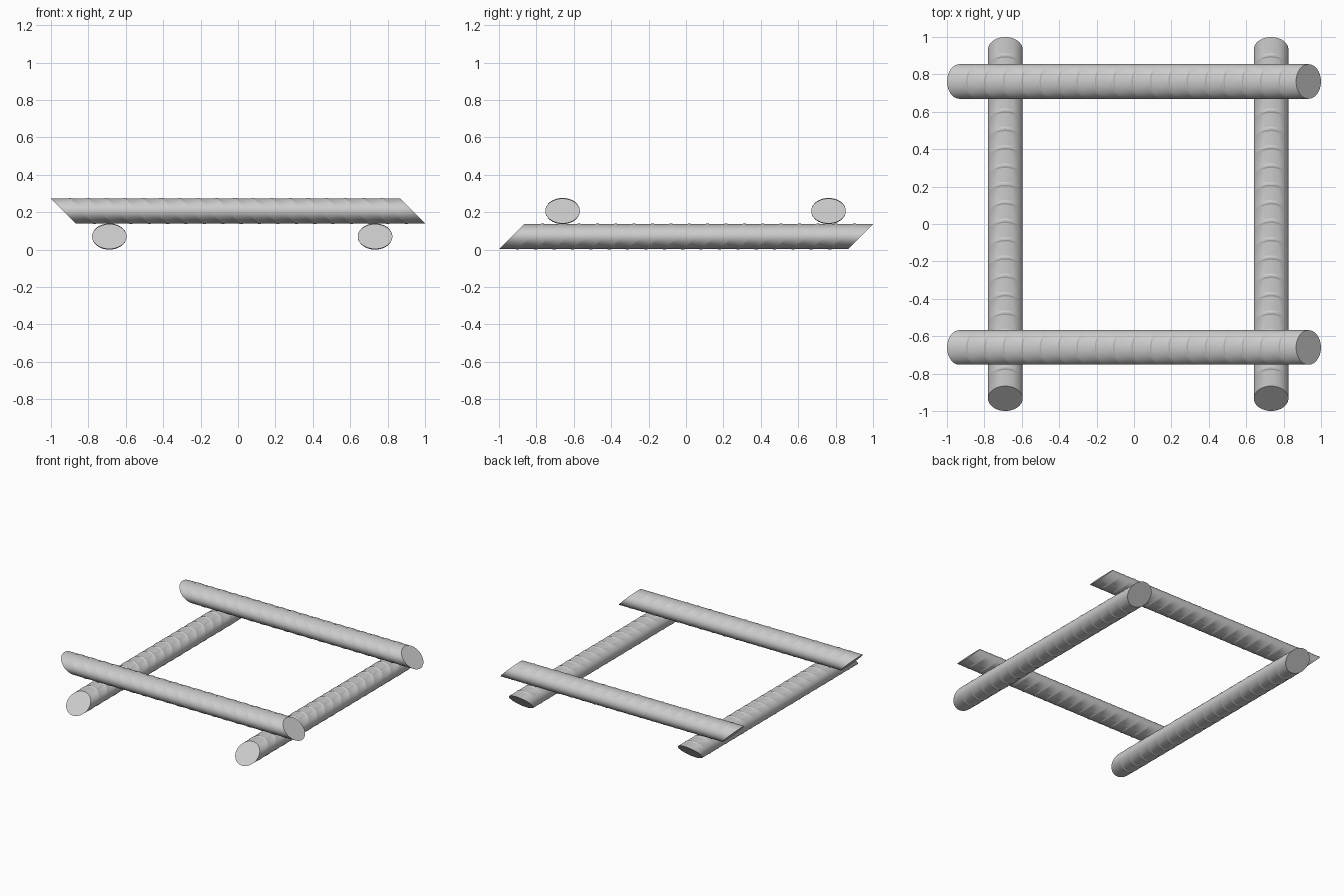
import bpy, bmesh, math

if "Cube" in bpy.data.objects:
    bpy.data.objects.remove(bpy.data.objects["Cube"])

SIDES = 40
HALF_LEN = 0.933     # half length along the axis, before the slanted ends
RY, RZ = 0.0925, 0.0665
RIB = 0.0035         # rib height, top and bottom only
SEGMENTS = 19


def bar(name, along, offset, zc, slant):
    """Slanted-end ribbed bar; along is 'x' or 'y'."""
    # stations along the axis: (position, extra height)
    stations = [(-HALF_LEN, 0)]
    step = 2 * HALF_LEN / SEGMENTS
    for k in range(1, SEGMENTS):
        s = -HALF_LEN + k * step
        stations += [(s - 0.012, 0), (s - 0.004, RIB), (s + 0.004, RIB), (s + 0.012, 0)]
    stations.append((HALF_LEN, 0))

    bm = bmesh.new()
    rings = []
    for s, extra in stations:
        ring = []
        for i in range(SIDES):
            a = 2 * math.pi * i / SIDES
            w, h = RY * math.cos(a), (RZ + extra) * math.sin(a)
            t = s + slant * RZ * math.sin(a)
            co = (t, offset + w, zc + h) if along == 'x' else (offset + w, t, zc + h)
            ring.append(bm.verts.new(co))
        rings.append(ring)
    for r0, r1 in zip(rings, rings[1:]):
        for i in range(SIDES):
            j = (i + 1) % SIDES
            bm.faces.new((r0[i], r0[j], r1[j], r1[i]))
    bm.faces.new(rings[0])
    bm.faces.new(rings[-1])
    bmesh.ops.recalc_face_normals(bm, faces=bm.faces)
    mesh = bpy.data.meshes.new(name)
    bm.to_mesh(mesh)
    bm.free()
    ob = bpy.data.objects.new(name, mesh)
    bpy.context.collection.objects.link(ob)
    bpy.ops.object.select_all(action='DESELECT')
    ob.select_set(True)
    bpy.context.view_layer.objects.active = ob
    bpy.ops.object.shade_smooth_by_angle(angle=math.radians(20))


# Lower pair runs front to back, upper pair rests across it
LOW = RZ + RIB
HIGH = LOW + 2 * RZ + RIB
bar("lower_bar_left", 'y', -0.688, LOW, 1)
bar("lower_bar_right", 'y', 0.733, LOW, 1)
bar("upper_bar_front", 'x', -0.66, HIGH, -1)
bar("upper_bar_back", 'x', 0.762, HIGH, -1)
